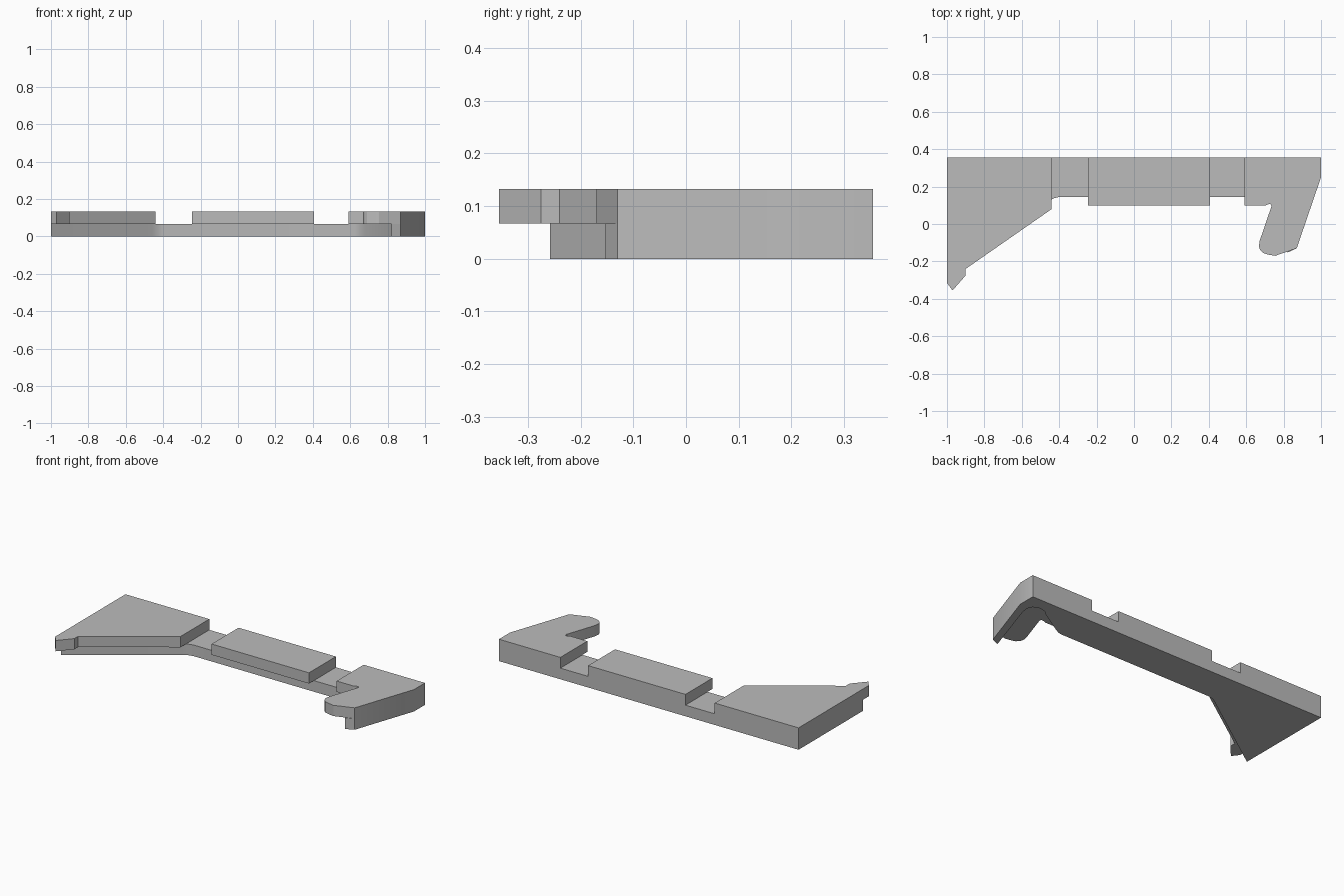
import bpy
import bmesh

cube = bpy.data.objects.get("Cube")
if cube:
    bpy.data.objects.remove(cube, do_unlink=True)

BACK, MID, TOP = 0.355, 0.067, 0.132
BAR, LIP = 0.145, 0.098

grey = bpy.data.materials.new("plain_grey")
grey.use_nodes = True
colour = (0.5, 0.5, 0.5, 1)
grey.diffuse_color = colour
grey.node_tree.nodes["Principled BSDF"].inputs["Base Color"].default_value = colour


def plate(name, outline, bottom, top):
    """Extrude a flat outline between two heights."""
    bm = bmesh.new()
    face = bm.faces.new([bm.verts.new((x, y, bottom)) for x, y in outline])
    side = bmesh.ops.extrude_face_region(bm, geom=[face])["geom"]
    raised = [v for v in side if isinstance(v, bmesh.types.BMVert)]
    bmesh.ops.translate(bm, verts=raised, vec=(0, 0, top - bottom))
    bmesh.ops.recalc_face_normals(bm, faces=bm.faces)
    mesh = bpy.data.meshes.new(name)
    bm.to_mesh(mesh)
    bm.free()
    mesh.materials.append(grey)
    obj = bpy.data.objects.new(name, mesh)
    bpy.context.collection.objects.link(obj)
    bpy.context.view_layer.objects.active = obj
    obj.select_set(True)
    bpy.ops.object.shade_smooth_by_angle(angle=0.4)
    obj.select_set(False)
    return obj


# Lower layer: wedge, long bar and thin hooked arm with a hollow beside it
plate("base_plate", [
    (-1, BACK), (-1, -0.258), (-0.46, 0.119), (-0.43, 0.137), (-0.40, BAR),
    (0.625, BAR), (0.65, 0.15), (0.68, 0.165), (0.82, 0.25),
    (0.85, 0.275), (0.89, 0.285), (0.93, 0.27), (0.943, 0.24), (0.938, 0.20),
    (0.82, -0.153), (0.87, -0.13), (1, 0.25), (1, BACK),
], 0, MID)

# Upper layer: wedge with a pointed tip
plate("wedge_top", [
    (-1, BACK), (-1, -0.315), (-0.97, -0.355), (-0.90, -0.275),
    (-0.90, -0.24), (-0.44, 0.08), (-0.44, BACK),
], MID, TOP)

# Upper layer: middle block overhanging the bar
plate("middle_block", [
    (-0.245, BACK), (-0.245, LIP), (0.405, LIP), (0.405, BACK),
], MID, TOP)

# Upper layer: rounded hook
plate("hook_top", [
    (0.59, BACK), (0.59, LIP), (0.70, LIP), (0.715, 0.105), (0.73, 0.107),
    (0.735, 0.095), (0.672, -0.09), (0.668, -0.12), (0.675, -0.14),
    (0.69, -0.155), (0.715, -0.163), (0.755, -0.17), (0.87, -0.13),
    (1, 0.25), (1, BACK),
], MID, TOP)
